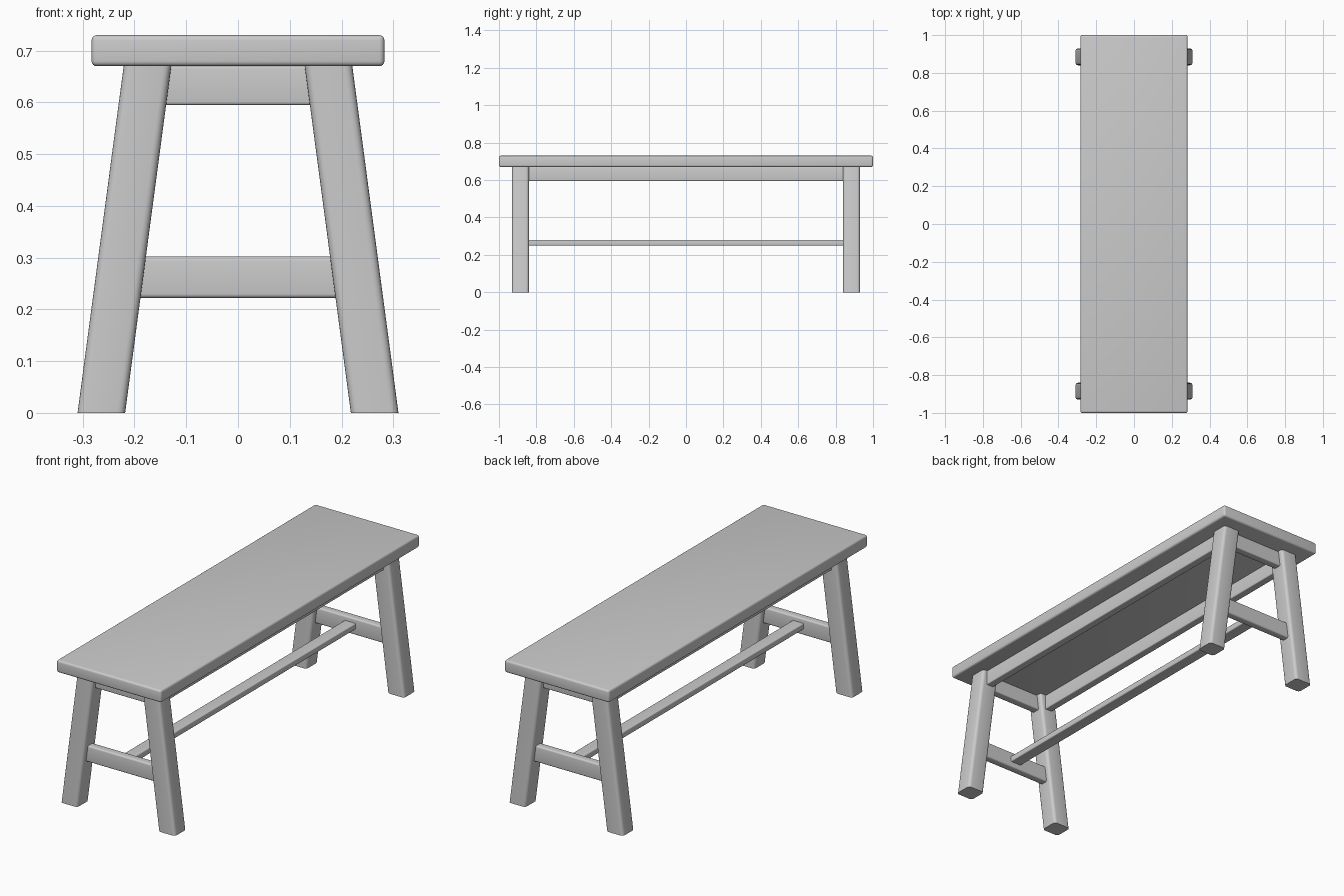
import bpy
import bmesh
from mathutils import Matrix, Vector

cube = bpy.data.objects.get("Cube")
if cube:
    bpy.data.objects.remove(cube, do_unlink=True)

GREY = (0.6, 0.6, 0.6, 1)
mat = bpy.data.materials.new("plain grey")
mat.use_nodes = True
mat.diffuse_color = GREY
mat.node_tree.nodes["Principled BSDF"].inputs["Base Color"].default_value = GREY


def beam(name, size, center, bevel, lean=0.0, long_edges=None):
    """Box with rounded edges; lean shears x by height, long_edges rounds one axis only."""
    bm = bmesh.new()
    bmesh.ops.create_cube(bm, size=1, matrix=Matrix.Diagonal((*size, 1)))
    edges = [e for e in bm.edges if long_edges is None
             or abs((e.verts[0].co - e.verts[1].co)[long_edges]) > 1e-4]
    bmesh.ops.bevel(bm, geom=edges, offset=bevel, segments=4, profile=0.5, affect='EDGES')
    for v in bm.verts:
        v.co.x += lean * v.co.z
        v.co += Vector(center)
    mesh = bpy.data.meshes.new(name)
    bm.to_mesh(mesh)
    bm.free()
    mesh.materials.append(mat)
    obj = bpy.data.objects.new(name, mesh)
    bpy.context.collection.objects.link(obj)
    bpy.ops.object.select_all(action='DESELECT')
    obj.select_set(True)
    bpy.context.view_layer.objects.active = obj
    bpy.ops.object.shade_smooth_by_angle(angle=0.6)
    return obj


# Seat plank
beam("seat", (0.566, 2.0, 0.06), (0, 0, 0.70), 0.01)

# Splayed legs
LEG_H, LEG_Y, LEAN = 0.67, 0.885, -0.133
for sx, side in ((1, "left"), (-1, "right")):
    for sy, end in ((-1, "front"), (1, "back")):
        beam(f"{end}_{side}_leg", (0.092, 0.09, LEG_H),
             (sx * 0.2195, sy * LEG_Y, LEG_H / 2), 0.015, sx * LEAN, 2)
    # Long apron under the seat
    beam(f"{side}_apron", (0.04, 1.74, 0.075), (sx * 0.18, 0, 0.6325), 0.005, 0, 1)

# End aprons and end stretchers
for sy, end in ((-1, "front"), (1, "back")):
    beam(f"{end}_apron", (0.32, 0.04, 0.075), (0, sy * LEG_Y, 0.6325), 0.005, 0, 0)
    beam(f"{end}_stretcher", (0.42, 0.04, 0.08), (0, sy * LEG_Y, 0.262), 0.008, 0, 0)

# Long central stretcher
beam("long_stretcher", (0.06, 1.77, 0.03), (0, 0, 0.265), 0.005, 0, 1)
